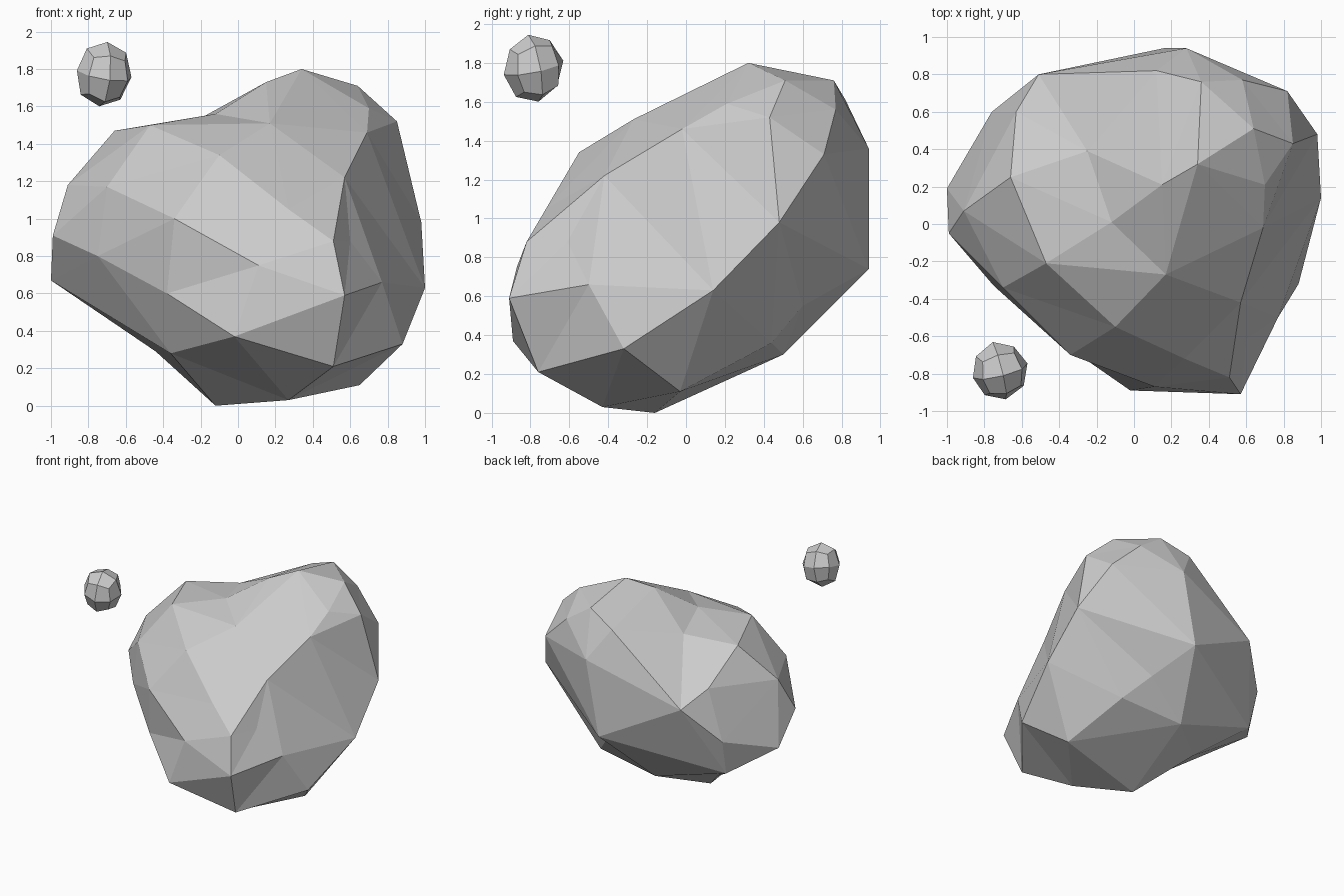
import bpy, bmesh, random
from mathutils import Vector, Euler

if "Cube" in bpy.data.objects:
    bpy.data.objects.remove(bpy.data.objects["Cube"])


def finish(name, bm):
    bmesh.ops.recalc_face_normals(bm, faces=bm.faces)
    mesh = bpy.data.meshes.new(name)
    bm.to_mesh(mesh)
    bm.free()
    obj = bpy.data.objects.new(name, mesh)
    bpy.context.collection.objects.link(obj)
    return obj


def star_shell(name, corners, center):
    """Skin the corners as seen from the center, so shallow dents survive."""
    bm = bmesh.new()
    home = {}
    for c in corners:
        d = Vector(c) - center
        v = bm.verts.new(d.normalized() * d.length ** 0.15)
        home[v] = Vector(c)
    bmesh.ops.convex_hull(bm, input=bm.verts[:])
    for v in [v for v in bm.verts if not v.link_faces]:
        bm.verts.remove(v)
    for v in bm.verts:
        v.co = home[v]
    return finish(name, bm)


# Large boulder: main corners, ring by ring from the crown to the base
corners = [
    (.34, .32, 1.80), (.64, .51, 1.71), (.36, .76, 1.71), (.58, .77, 1.56),
    (.52, .25, 1.54), (.15, .21, 1.73), (-.12, .01, 1.56), (.12, .82, 1.61),
    (.70, .21, 1.59), (.85, .43, 1.52), (.69, -.02, 1.46), (.17, -.27, 1.51),
    (-.47, -.21, 1.50), (-.66, .25, 1.47), (-.25, .39, 1.51), (.28, .94, 1.36),
    (.82, .71, 1.33), (.57, -.42, 1.22), (-.10, -.55, 1.34), (-.70, -.34, 1.17),
    (-.91, .07, 1.18), (-.63, .60, 1.23), (-.51, .80, 1.09), (.27, -.72, 1.05),
    (-.34, -.70, 1.0), (.98, .48, .98), (-.99, -.05, .91), (-.76, .60, .81),
    (.51, -.82, .88), (.60, -.61, .88), (.11, -.87, .75), (.77, -.50, .66),
    (-.38, -.64, .60), (1.0, .14, .63), (.57, -.91, .59), (-.75, -.33, .80),
    (-1.0, .19, .67), (.16, .94, .74), (-.74, .52, .51), (.32, .60, .55),
    (.49, .44, .36), (.88, -.32, .33), (-.02, -.89, .37), (-.06, .50, .30),
    (-.44, .20, .29), (-.36, -.45, .28), (.51, -.76, .21), (.65, -.03, .11),
    (.27, -.43, .03), (-.12, -.16, 0),
]
star_shell("large_boulder", corners, Vector((.05, 0, .88)))

# Small floating pebble: rounded cube, turned a little, with uneven corners
random.seed(4)
bm = bmesh.new()
bmesh.ops.create_cube(bm, size=2)
bmesh.ops.subdivide_edges(bm, edges=bm.edges[:], cuts=1, use_grid_fill=True)
turn = Euler((.2, .1, .25)).to_matrix()
for v in bm.verts:
    d = turn @ v.co.normalized() * random.uniform(.97, 1.05)
    v.co = Vector((-.72 + d.x * .15, -.785 + d.y * .155, 1.775 + d.z * .175))
finish("small_pebble", bm)
